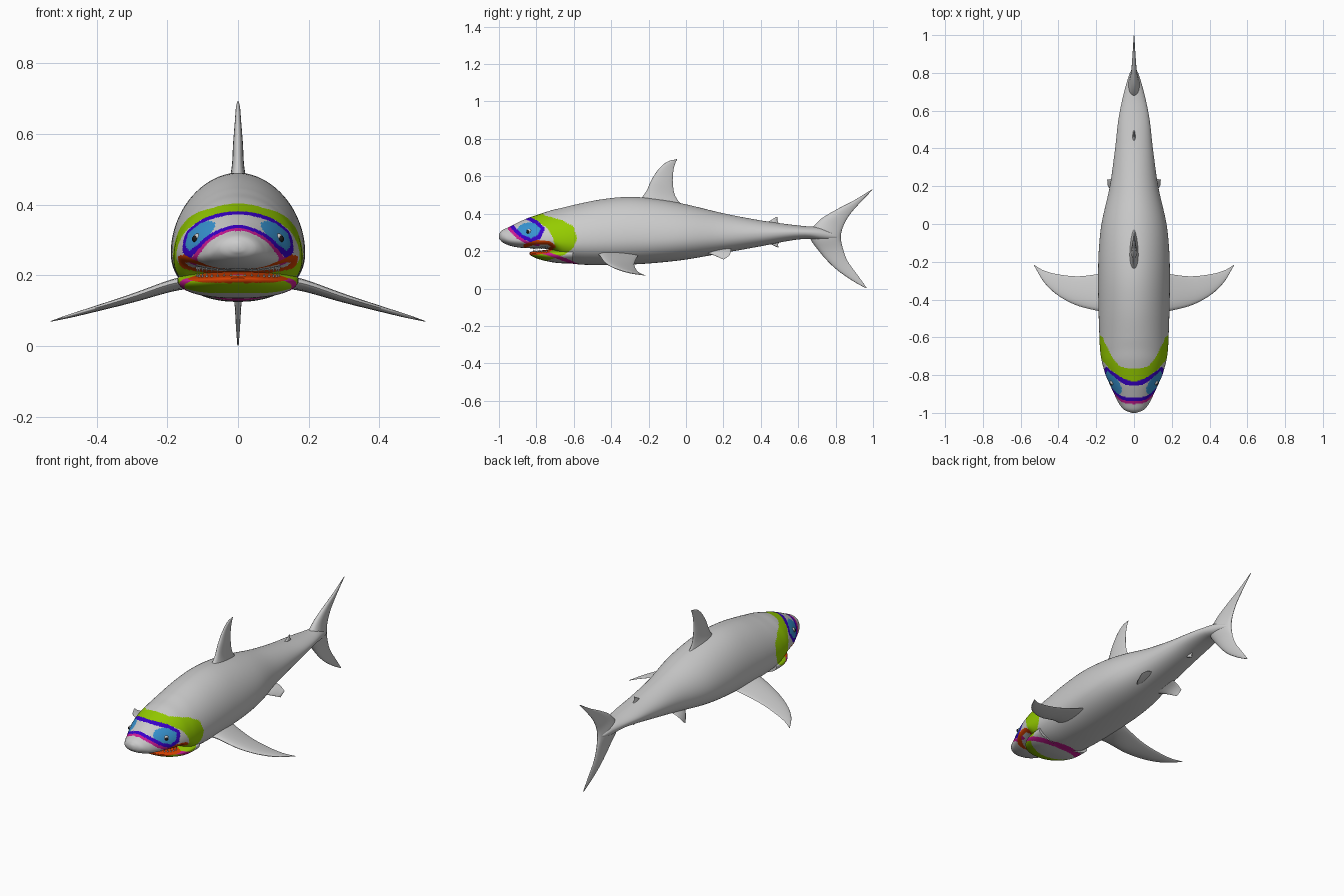
import bpy, bmesh, math
from mathutils import Vector, Matrix

if "Cube" in bpy.data.objects:
    bpy.data.objects.remove(bpy.data.objects["Cube"])


def interp(rows, t):
    """Smooth Hermite interpolation; the first column is the parameter."""
    i = 0
    while i < len(rows) - 2 and t > rows[i + 1][0]:
        i += 1
    a, b = rows[i], rows[i + 1]
    p, n = rows[max(i - 1, 0)], rows[min(i + 2, len(rows) - 1)]
    h = b[0] - a[0]
    u = (t - a[0]) / h
    out = []
    for k in range(1, len(a)):
        ma = (b[k] - p[k]) / (b[0] - p[0]) * h
        mb = (n[k] - a[k]) / (n[0] - a[0]) * h
        out.append((2*u**3 - 3*u*u + 1) * a[k] + (u**3 - 2*u*u + u) * ma
                   + (3*u*u - 2*u**3) * b[k] + (u**3 - u*u) * mb)
    return out


def finish(name, bm, mats=(), paint=None, angle=50):
    bmesh.ops.recalc_face_normals(bm, faces=bm.faces[:])
    if paint:
        for f in bm.faces:
            f.material_index = paint(f.calc_center_median())
    me = bpy.data.meshes.new(name)
    bm.to_mesh(me)
    bm.free()
    ob = bpy.data.objects.new(name, me)
    bpy.context.collection.objects.link(ob)
    for m in mats:
        me.materials.append(m)
    bpy.ops.object.select_all(action='DESELECT')
    ob.select_set(True)
    bpy.context.view_layer.objects.active = ob
    bpy.ops.object.shade_smooth_by_angle(angle=math.radians(angle))
    return ob


def loft(name, rings, **kw):
    bm = bmesh.new()
    vs = [[bm.verts.new(p) for p in r] for r in rings]
    n = len(vs[0])
    for a, b in zip(vs, vs[1:]):
        for i in range(n):
            j = (i + 1) % n
            bm.faces.new((a[i], a[j], b[j], b[i]))
    bm.faces.new(vs[0])
    bm.faces.new(vs[-1])
    return finish(name, bm, **kw)


def mirror(ob):
    ob.modifiers.new("mirror", 'MIRROR').use_clip = False


# ---- paint colours and pattern (side projection y, z) ----
def mat(name, rgb):
    m = bpy.data.materials.new(name)
    m.diffuse_color = (*rgb, 1)
    m.use_nodes = True
    m.node_tree.nodes["Principled BSDF"].inputs["Base Color"].default_value = m.diffuse_color
    return m


paints = [mat("skin", (0.8, 0.8, 0.8)), mat("green", (0.3, 0.6, 0.0)),
          mat("sky_blue", (0.04, 0.3, 0.65)), mat("deep_blue", (0.04, 0.0, 0.6)),
          mat("magenta", (0.6, 0.01, 0.3)), mat("red", (0.65, 0.05, 0.0))]
black, white = mat("black", (0.01, 0.01, 0.01)), mat("white", (0.9, 0.9, 0.9))

GREEN = [(-.835, .42), (-.78, .42), (-.755, .39), (-.66, .365), (-.60, .33), (-.583, .27),
         (-.60, .22), (-.65, .18), (-.74, .15), (-.86, .15), (-.86, .185), (-.74, .19),
         (-.70, .225), (-.71, .27), (-.74, .32), (-.79, .36), (-.835, .375)]
BLUE = [(-.853, .39), (-.845, .375), (-.80, .355), (-.765, .32), (-.785, .275), (-.83, .258),
        (-.88, .28), (-.925, .325), (-.93, .345)]
PINK_TOP = [(-.948, .335), (-.94, .315), (-.90, .275), (-.85, .245), (-.79, .235)]
PINK_LOW = [(-.79, .20), (-.72, .18), (-.65, .155), (-.57, .12)]
RED = [(-.86, .228), (-.80, .248), (-.735, .245), (-.708, .225), (-.74, .20), (-.80, .19),
       (-.86, .187)]


def near(p, line, w):
    for a, b in zip(line, line[1:]):
        a, b = Vector(a), Vector(b)
        d = b - a
        t = min(1, max(0, (p - a).dot(d) / d.dot(d)))
        if (p - a - d * t).length < w:
            return True
    return False


def inside(p, poly):
    hit = False
    for a, b in zip(poly, poly[1:] + poly[:1]):
        if (a[1] > p.y) != (b[1] > p.y) and \
           p.x < a[0] + (p.y - a[1]) / (b[1] - a[1]) * (b[0] - a[0]):
            hit = not hit
    return hit


def pattern(c):
    if c.y > -0.5:
        return 0
    p = Vector((c.y, c.z))
    if near(p, RED, .010):
        return 5
    if near(p, PINK_TOP, .008) or near(p, PINK_LOW, .009):
        return 4
    if near(p, BLUE, .010):
        return 3
    if ((p.x + .835) / .068) ** 2 + ((p.y - .308) / .045) ** 2 < 1 and abs(c.x) > .05:
        return 2
    return 1 if inside(p, GREEN) else 0


# ---- body and lower jaw: y, top, bottom, half width, height share of widest point ----
BODY = [(-1.0, .292, .268, .012, .5), (-.985, .31, .25, .05, .45), (-.95, .327, .232, .08, .35),
        (-.90, .352, .220, .105, .3), (-.85, .375, .216, .128, .28), (-.80, .392, .214, .15, .25),
        (-.72, .418, .205, .172, .25), (-.66, .432, .152, .18, .36), (-.60, .447, .132, .183, .38),
        (-.45, .477, .125, .188, .38), (-.30, .490, .128, .19, .38), (-.15, .478, .138, .187, .38),
        (0, .45, .155, .172, .4), (.2, .402, .19, .128, .43), (.4, .364, .226, .1, .48),
        (.55, .343, .255, .083, .5), (.65, .332, .266, .064, .5), (.73, .325, .258, .044, .5),
        (.80, .295, .262, .022, .5), (.825, .28, .27, .004, .5)]
JAW = [(-.838, .193, .184, .02, .6), (-.825, .197, .173, .065, .6), (-.79, .202, .158, .112, .6),
       (-.74, .208, .145, .148, .6), (-.68, .216, .136, .167, .6), (-.60, .225, .134, .172, .6)]


def ring(rows, y, n):
    zt, zb, w, m = interp(rows, y)
    zm = zb + (zt - zb) * m
    pts = []
    for i in range(n):
        a = 2 * math.pi * i / n
        c, s = math.cos(a), math.sin(a)
        e = 2 / 1.9 if s > 0 else 2 / 2.2
        h = zt - zm if s > 0 else zm - zb
        pts.append((math.copysign(w * abs(c) ** e, c), y, zm + math.copysign(h * abs(s) ** e, s)))
    return pts


ys = [-1 + .0045 * i for i in range(103)] + [-.53 + .0271 * i for i in range(51)]
loft("body", [ring(BODY, y, 160) for y in ys], mats=paints, paint=pattern)
loft("lower_jaw", [ring(JAW, -.838 + .0045 * i, 128) for i in range(53)],
     mats=paints, paint=pattern)


# ---- fins: sections of leading point, trailing point, half thickness ----
def fin(name, sections, normal, steps=24, pts=10):
    rows = [(i, *a, *b, t) for i, (a, b, t) in enumerate(sections)]
    normal = Vector(normal)
    rings = []
    for k in range(steps + 1):
        v = interp(rows, k * (len(rows) - 1) / steps)
        a, b, th = Vector(v[:3]), Vector(v[3:6]), max(v[6], .0008)
        r = []
        for i in range(2 * pts):
            ang = math.pi * i / pts
            u = (1 - math.cos(ang)) / 2
            r.append(a.lerp(b, u) + normal * th * math.sin(ang) * (1.25 - .6 * u))
        rings.append(r)
    return loft(name, rings, angle=70)


def flat(rows):
    return [((0, a, b), (0, c, d), t) for a, b, c, d, t in rows]


X, Z = (1, 0, 0), (.25, 0, .97)
fin("dorsal_fin", flat([(-.26, .46, 0, .42, .03), (-.215, .515, -.055, .49, .018),
                        (-.185, .58, -.07, .56, .014), (-.145, .64, -.068, .625, .009),
                        (-.10, .678, -.058, .668, .006), (-.05, .692, -.047, .69, .002)]), X)
fin("tail_fin", flat([(.96, .002, .966, .004, .002), (.885, .045, .915, .075, .006),
                      (.795, .11, .865, .145, .01), (.715, .195, .84, .21, .018),
                      (.66, .285, .828, .27, .034), (.71, .362, .838, .325, .022),
                      (.80, .42, .872, .39, .013), (.90, .472, .932, .46, .007),
                      (.994, .53, 1.0, .53, .002)]), X, steps=40)
fin("rear_dorsal_fin", flat([(.42, .345, .515, .335, .01), (.455, .366, .49, .358, .006),
                             (.482, .383, .489, .382, .002)]), X, steps=10)
fin("anal_fin", flat([(.435, .245, .505, .255, .01), (.47, .229, .492, .235, .006),
                      (.49, .22, .496, .22, .002)]), X, steps=10)
mirror(fin("pectoral_fins", [((.12, -.475, .185), (.12, -.25, .185), .022),
                             ((.19, -.46, .175), (.19, -.265, .162), .016),
                             ((.30, -.432, .138), (.30, -.277, .13), .012),
                             ((.40, -.38, .108), (.41, -.265, .10), .008),
                             ((.475, -.31, .086), (.48, -.245, .082), .005),
                             ((.528, -.222, .07), (.53, -.215, .07), .001)], Z))
mirror(fin("pelvic_fins", [((.05, .08, .20), (.05, .24, .22), .014),
                           ((.10, .145, .18), (.105, .24, .205), .008),
                           ((.138, .20, .155), (.142, .235, .18), .002)], Z, steps=10))


# ---- eyes and nostrils ----
def ball(name, loc, r, m):
    bm = bmesh.new()
    bmesh.ops.create_uvsphere(bm, u_segments=20, v_segments=12, radius=r,
                              matrix=Matrix.Translation(loc))
    mirror(finish(name, bm, mats=[m]))


ball("eyes", (.112, -.838, .303), .016, white)
ball("pupils", (.120, -.844, .303), .010, black)
ball("nostrils", (.052, -.972, .276), .006, black)

# ---- teeth along both jaws ----
bm = bmesh.new()
for i in range(-8, 9):
    a = i / 8 * 1.35
    x, y = .118 * math.sin(a), -.725 - .09 * math.cos(a)
    for z, flip in ((.199, 0), (.216, math.pi)):
        bmesh.ops.create_cone(bm, cap_ends=True, segments=6, radius1=.006, radius2=0, depth=.016,
                              matrix=Matrix.Translation((x, y, z)) @ Matrix.Rotation(flip, 4, 'X'))
finish("teeth", bm, mats=[white], angle=30)
